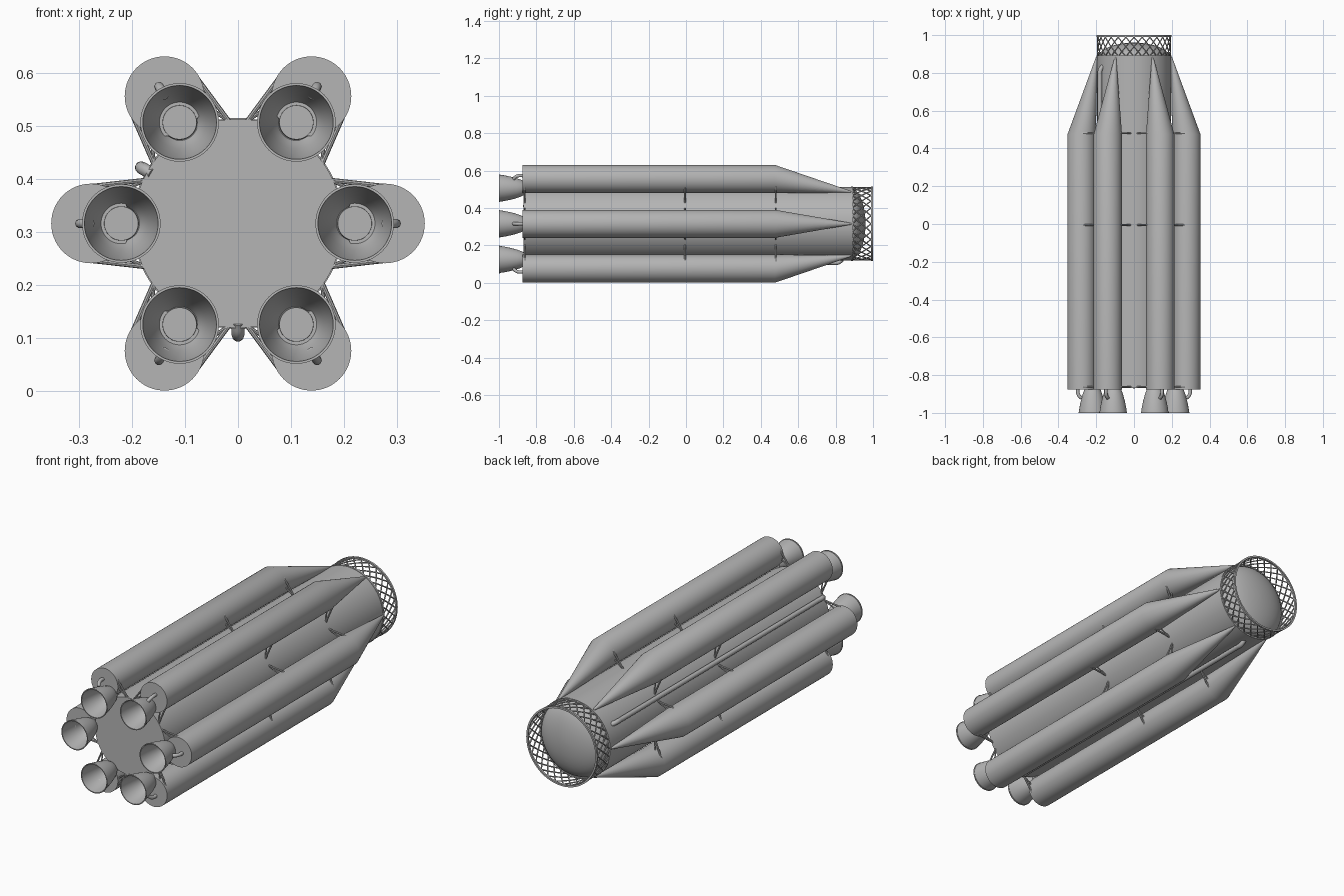
import bpy, bmesh, math
from mathutils import Vector, Matrix

if "Cube" in bpy.data.objects:
    bpy.data.objects.remove(bpy.data.objects["Cube"])

ZC = 0.3155          # height of the long axis
CORE_R = 0.197
BOOST_R, BOOST_D = 0.075, 0.277
NOZ_D = 0.22

grey = bpy.data.materials.new("light grey")
grey.diffuse_color = (0.46, 0.46, 0.46, 1)
grey.use_nodes = True
grey.node_tree.nodes["Principled BSDF"].inputs["Base Color"].default_value = grey.diffuse_color


def polar(d, deg, y):
    a = math.radians(deg)
    return Vector((d * math.cos(a), y, ZC + d * math.sin(a)))


def finish(bm, name):
    bmesh.ops.recalc_face_normals(bm, faces=bm.faces)
    me = bpy.data.meshes.new(name)
    bm.to_mesh(me)
    bm.free()
    ob = bpy.data.objects.new(name, me)
    bpy.context.collection.objects.link(ob)
    me.materials.append(grey)
    bpy.ops.object.select_all(action='DESELECT')
    ob.select_set(True)
    bpy.context.view_layer.objects.active = ob
    bpy.ops.object.shade_smooth_by_angle(angle=math.radians(35))
    return ob


def loft(name, deg, rings, n=64, closed=False):
    """Circles of (distance from axis, y, radius) joined along y."""
    bm = bmesh.new()
    loops = []
    for d, y, r in rings:
        c = polar(d, deg, y)
        loops.append([bm.verts.new(c + Vector((r * math.cos(t), 0, r * math.sin(t))))
                      for t in (2 * math.pi * i / n for i in range(n))])
    pairs = list(zip(loops, loops[1:]))
    if closed:
        pairs.append((loops[-1], loops[0]))
    for a, b in pairs:
        for i in range(n):
            j = (i + 1) % n
            bm.faces.new((a[i], a[j], b[j], b[i]))
    if not closed:
        bm.faces.new(loops[0])
        bm.faces.new(loops[-1])
    return finish(bm, name)


def bar(bm, a, b, r, n=8):
    v = b - a
    m = Matrix.Translation((a + b) / 2) @ v.to_track_quat('Z', 'Y').to_matrix().to_4x4()
    bmesh.ops.create_cone(bm, cap_ends=True, segments=n, radius1=r, radius2=r,
                          depth=v.length, matrix=m)


def pipe(name, pts, r):
    cu = bpy.data.curves.new(name, 'CURVE')
    cu.dimensions = '3D'
    cu.bevel_depth, cu.bevel_resolution = r, 3
    cu.use_fill_caps = True
    cu.resolution_u = 6
    sp = cu.splines.new('BEZIER')
    sp.bezier_points.add(len(pts) - 1)
    for p, co in zip(sp.bezier_points, pts):
        p.co = co
        p.handle_left_type = p.handle_right_type = 'AUTO'
    cu.materials.append(grey)
    ob = bpy.data.objects.new(name, cu)
    bpy.context.collection.objects.link(ob)


# central tank and its forward dome
loft("core_tank", 0, [(0, -0.868, CORE_R), (0, 0.885, CORE_R)], 96)
loft("forward_dome", 0, [(0, 0.88 + 0.08 * math.sin(t), 0.19 * math.cos(t))
                         for t in (math.radians(a) for a in (0, 10, 20, 30, 40, 50, 60, 70, 80, 88))], 96)

# six outer boosters with slanted noses, bell nozzles and exhaust elbows
bell = [(-0.862, 0.034), (-0.88, 0.044), (-0.905, 0.053), (-0.935, 0.061),
        (-0.97, 0.0685), (-0.994, 0.072), (-0.994, 0.074), (-1.0, 0.074)]
for k in range(6):
    deg = 60 * k
    loft(f"booster_{k}", deg, [(BOOST_D, -0.875, BOOST_R), (BOOST_D, 0.475, BOOST_R),
                               (0.197, 0.885, 0.004)])
    outer = [(NOZ_D, y, r) for y, r in bell]
    inner = [(NOZ_D, y, r - 0.003) for y, r in reversed(bell[:6])]
    inner[0] = (NOZ_D, -1.0, 0.0695)
    loft(f"nozzle_{k}", deg, outer + inner, 48, closed=True)
    loft(f"throat_plate_{k}", deg, [(NOZ_D, -0.878, 0.032), (NOZ_D, -0.86, 0.034)], 48)
    pipe(f"exhaust_elbow_{k}", [polar(0.297, deg, -0.87), polar(0.297, deg, -0.895),
                                polar(0.289, deg, -0.912), polar(0.276, deg, -0.922)], 0.009)

# paired struts tying the boosters to the tank
bm = bmesh.new()
for k in range(6):
    c = polar(BOOST_D, 60 * k, 0)
    a = math.radians(60 * k)
    radial = Vector((math.cos(a), 0, math.sin(a)))
    side = Vector((-math.sin(a), 0, math.cos(a)))
    for y in (-0.862, -0.005, 0.48):
        off = Vector((0, y, 0))
        for s in (-1, 1):
            root = polar(CORE_R - 0.004, 60 * k + s * 25, y)
            bar(bm, root, c + off + side * s * 0.07, 0.0045)
            bar(bm, root, c + off + side * s * 0.055 - radial * 0.045, 0.0035)
finish(bm, "booster_struts")

# open lattice ring at the forward end
bm = bmesh.new()
N, Y0, Y1, LR = 28, 0.888, 0.994, 0.194
for i in range(N):
    d = 360 / N * i
    for s in (-1, 1):
        # each diagonal bends around the ring in four short pieces
        pts = [polar(LR, d + s * 27 * q / 4, Y0 + (Y1 - Y0) * q / 4) for q in range(5)]
        for p, q in zip(pts, pts[1:]):
            bar(bm, p, q, 0.0034, 6)
finish(bm, "lattice_diagonals")
for name, y in (("lattice_lower_ring", 0.888), ("lattice_upper_ring", 0.995)):
    loft(name, 0, [(0, y - 0.005, 0.19), (0, y - 0.005, 0.199),
                   (0, y + 0.005, 0.199), (0, y + 0.005, 0.19)], 96, closed=True)

# feed pipes running along the tank
for k, deg in enumerate((150, 270)):
    pipe(f"feed_pipe_{k}", [polar(0.185, deg, -0.862), polar(0.207, deg, -0.845), polar(0.208, deg, -0.8),
                            polar(0.208, deg, 0.78), polar(0.206, deg, 0.815),
                            polar(0.185, deg, 0.84)], 0.012)
